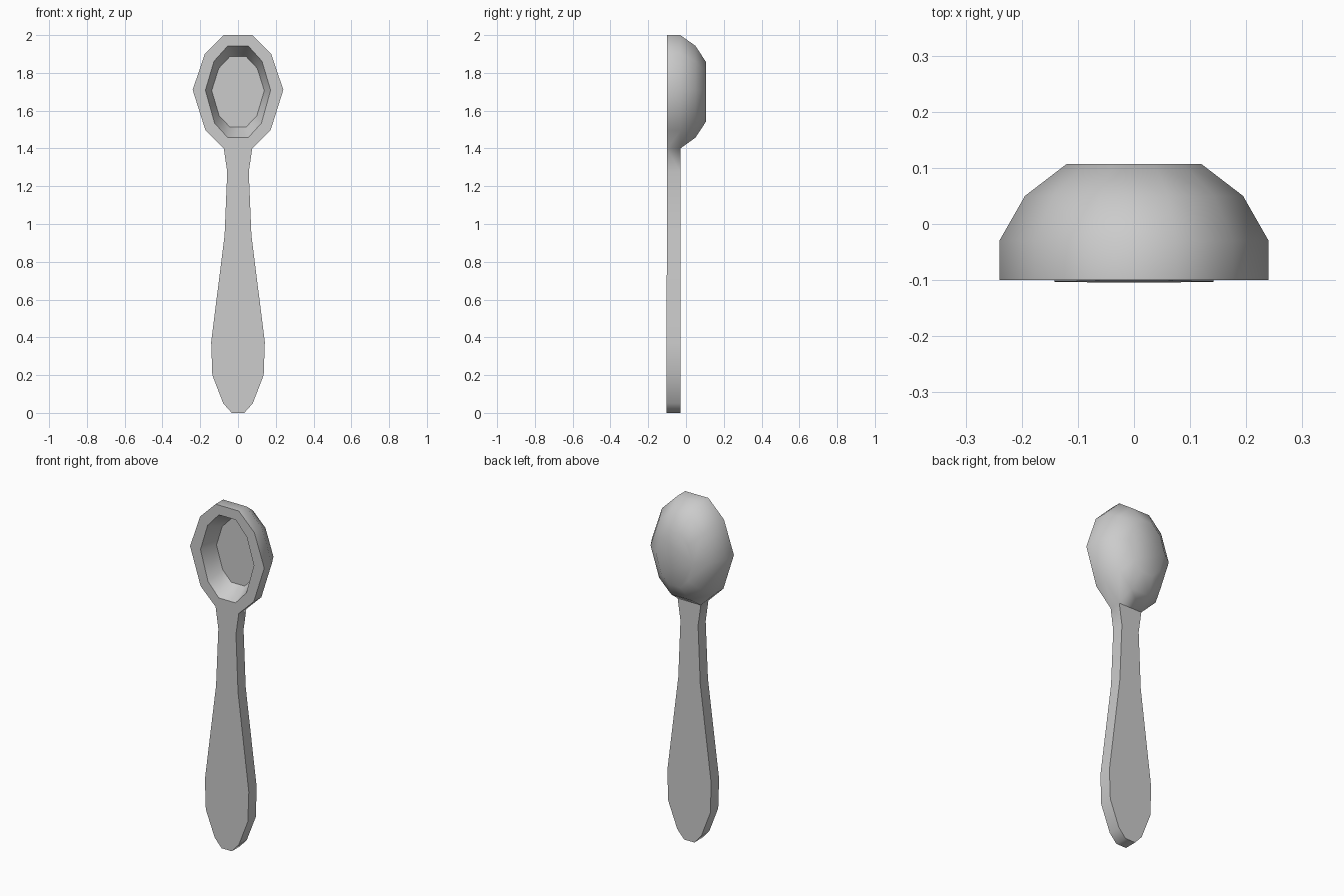
import bpy
import bmesh
import math

cube = bpy.data.objects.get("Cube")
if cube:
    bpy.data.objects.remove(cube, do_unlink=True)

metal = bpy.data.materials.new("grey metal")
metal.use_nodes = True
grey = (0.6, 0.6, 0.6, 1)
metal.diffuse_color = grey
metal.node_tree.nodes["Principled BSDF"].inputs["Base Color"].default_value = grey

CENTRE_Z = 1.70
FRONT, BACK = -0.1, -0.03

# Right half of the rim from bottom to top, mirrored into a ten-sided outline
half = [(0.075, -0.30), (0.172, -0.205), (0.24, 0.01), (0.176, 0.20), (0.075, 0.30)]
outline = half + [(-x, z) for x, z in reversed(half)]

bm = bmesh.new()


def ring(sx, sz, y):
    return [bm.verts.new((x * sx, y, CENTRE_Z + z * sz)) for x, z in outline]


def bridge(a, b, skip_last=False):
    n = len(a)
    for i in range(n - skip_last):
        j = (i + 1) % n
        bm.faces.new((a[i], a[j], b[j], b[i]))


# Bowl: floor, inner wall, flat rim, side and rounded back
floor = ring(0.58, 0.62, 0.0)
lip = ring(0.72, 0.81, FRONT)
rim = ring(1, 1, FRONT)
side = ring(1, 1, BACK)
belly = ring(0.81, 0.81, 0.05)
crown = ring(0.5, 0.52, 0.107)
bm.faces.new(floor)
bridge(floor, lip)
bridge(lip, rim)
bridge(rim, side, skip_last=True)  # open where the handle joins
bridge(side, belly)
bridge(belly, crown)
bm.faces.new(crown)

# Handle: four-cornered sections grown down from the bottom edge of the bowl
section = [rim[-1], rim[0], side[0], side[-1]]
for w, z in [(0.057, 1.275), (0.071, 0.94), (0.142, 0.375),
             (0.136, 0.2), (0.078, 0.05), (0.033, 0.0)]:
    front = FRONT - 0.004 * (1 - z / 1.4)
    nxt = [bm.verts.new(p) for p in
           [(-w, front, z), (w, front, z), (w, BACK, z), (-w, BACK, z)]]
    bridge(section, nxt)
    section = nxt
bm.faces.new(section)

bmesh.ops.recalc_face_normals(bm, faces=bm.faces)
mesh = bpy.data.meshes.new("spoon")
bm.to_mesh(mesh)
bm.free()
mesh.materials.append(metal)
spoon = bpy.data.objects.new("spoon", mesh)
bpy.context.collection.objects.link(spoon)

# Smooth bowl with crisp rim and handle edges
bpy.ops.object.select_all(action="DESELECT")
spoon.select_set(True)
bpy.context.view_layer.objects.active = spoon
bpy.ops.object.shade_smooth_by_angle(angle=math.radians(50))
